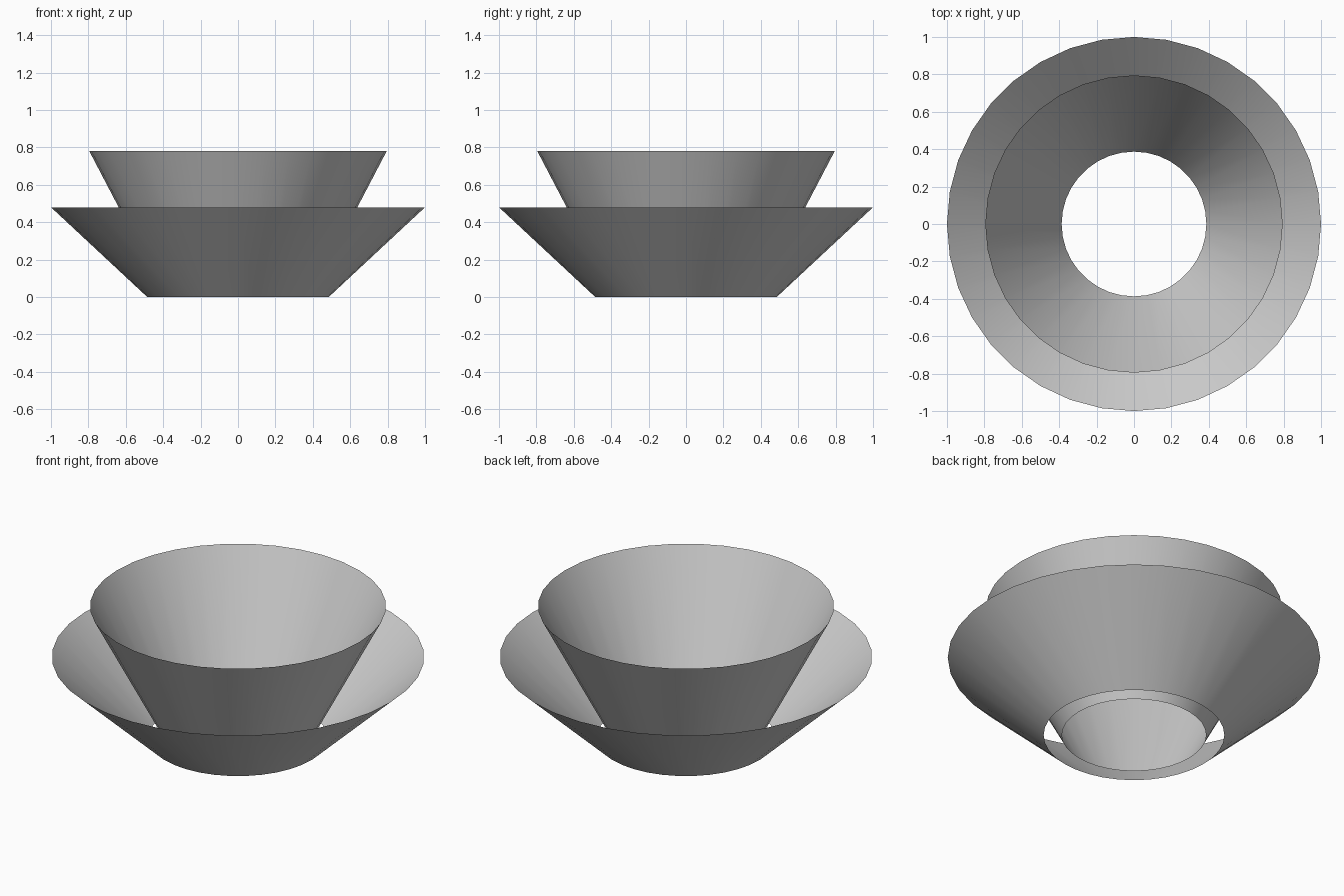
import bpy
import math

cube = bpy.data.objects.get("Cube")
if cube:
    bpy.data.objects.remove(cube, do_unlink=True)

GREY = (0.6, 0.6, 0.6, 1.0)
grey = bpy.data.materials.new("light grey")
grey.use_nodes = True
grey.diffuse_color = GREY
grey.node_tree.nodes["Principled BSDF"].inputs["Base Color"].default_value = GREY


def open_cone(name, bottom_radius, top_radius, height):
    """Thin flared ring, open at both ends and standing on the ground."""
    bpy.ops.mesh.primitive_cone_add(
        vertices=36, radius1=bottom_radius, radius2=top_radius,
        depth=height, end_fill_type='NOTHING', location=(0, 0, height / 2))
    ring = bpy.context.object
    ring.name = name
    ring.data.materials.append(grey)
    bpy.ops.object.shade_smooth_by_angle(angle=math.radians(30))
    return ring


# Wide shallow outer flare
open_cone("outer_flare", 0.485, 1.0, 0.48)

# Narrower, taller inner flare
open_cone("inner_flare", 0.387, 0.795, 0.78)
